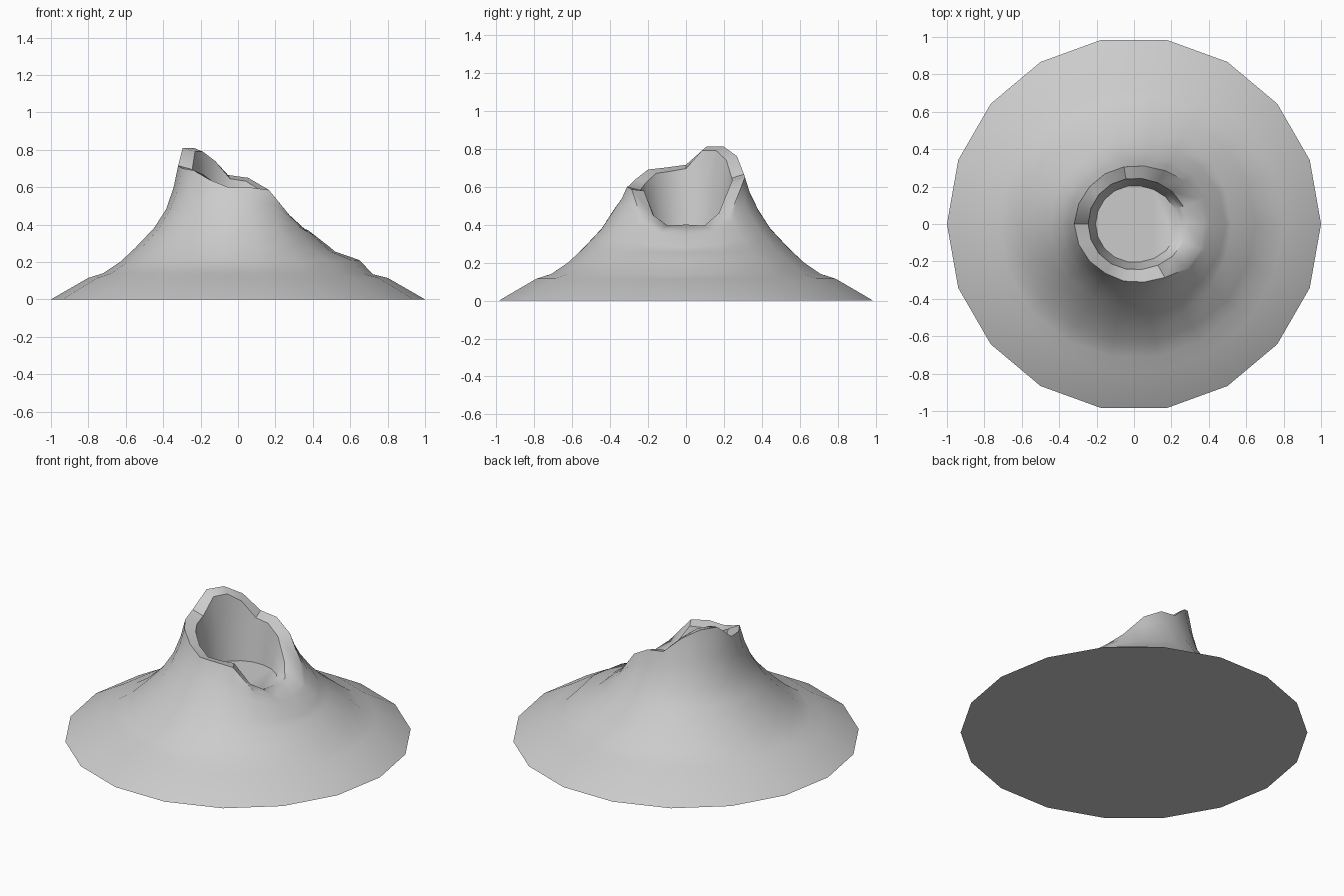
import bpy, bmesh
from math import cos, sin, radians

if "Cube" in bpy.data.objects:
    bpy.data.objects.remove(bpy.data.objects["Cube"])

N = 18
# slope profiles (radius, height): regular side and the breached +x side
REGULAR = [(1, 0), (.80, .115), (.72, .14), (.63, .20), (.55, .275), (.45, .38), (.385, .48)]
BREACHED = [(1, 0), (.80, .115), (.72, .135), (.65, .21), (.52, .255), (.49, .28), (.42, .335)]
# crater rim radius and height every 20 degrees from +x
RIM_R = [.375, .38, .36, .33, .315, .31, .31, .31, .315, .32, .315, .31, .305, .31, .315, .33, .37, .385]
RIM_Z = [.37, .37, .45, .585, .65, .665, .76, .81, .81, .715, .70, .69, .64, .60, .60, .585, .44, .37]
FLOOR_Z = .38


def column(k):
    """Points of one radial section, from the base up over the rim to the floor."""
    c = cos(radians(k * 20))
    w = max(0, c) ** 2
    pts = [(a[0] + (b[0] - a[0]) * w, a[1] + (b[1] - a[1]) * w)
           for a, b in zip(REGULAR, BREACHED)]
    r, z = RIM_R[k], RIM_Z[k]
    r6, z6 = pts[-1]
    pts.append(((r + r6) / 2 - .008 * (1 - w), (z + z6) / 2))
    pts.append((r, z))
    # inner lip, inner wall and floor edge
    lip = .245 + .04 * w
    lip_z = z - .02 + .05 * w
    pts.append((lip, lip_z))
    pts.append((.225 + .03 * w, FLOOR_Z + (lip_z - FLOOR_Z) * .5))
    pts.append((.205 + .03 * w, FLOOR_Z))
    return pts


bm = bmesh.new()
cols = []
for k in range(N):
    a = radians(k * 20)
    cols.append([bm.verts.new((r * cos(a), r * sin(a), z)) for r, z in column(k)])

# slopes and crater wall
for k in range(N):
    a, b = cols[k], cols[(k + 1) % N]
    for i in range(len(a) - 1):
        bm.faces.new((a[i], b[i], b[i + 1], a[i + 1]))

# base and crater floor
bm.faces.new([c[0] for c in reversed(cols)])
bm.faces.new([c[-1] for c in cols])
bmesh.ops.recalc_face_normals(bm, faces=bm.faces)

mesh = bpy.data.meshes.new("volcano_cone")
bm.to_mesh(mesh)
bm.free()
cone = bpy.data.objects.new("volcano_cone", mesh)
bpy.context.collection.objects.link(cone)
bpy.context.view_layer.objects.active = cone
cone.select_set(True)
bpy.ops.object.shade_smooth_by_angle(angle=radians(40))
